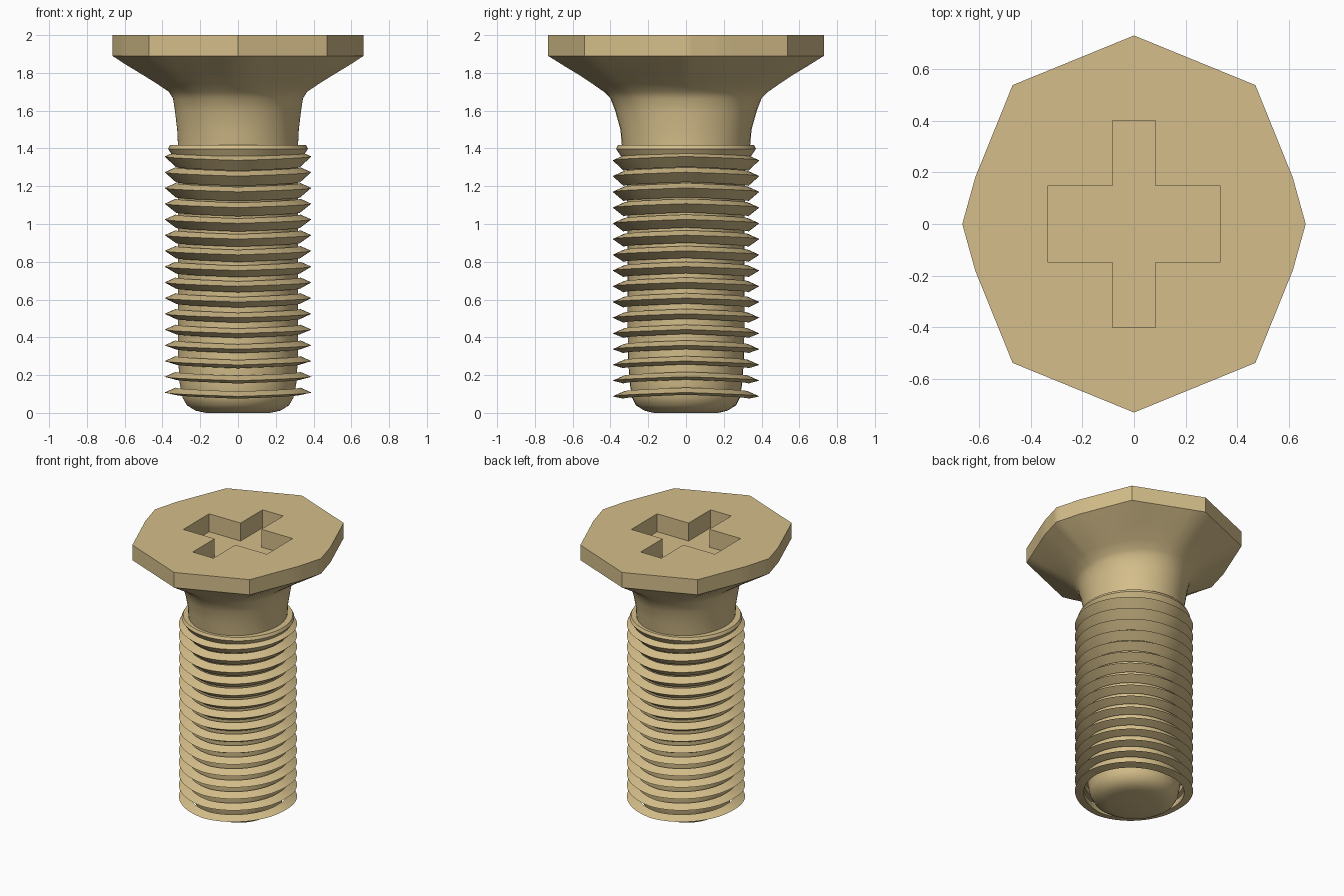
import bpy, bmesh
from math import pi, cos, sin, hypot, atan2, radians

cube = bpy.data.objects.get("Cube")
if cube:
    bpy.data.objects.remove(cube, do_unlink=True)

brass = bpy.data.materials.new("warm_brass")
brass.use_nodes = True
color = (0.66, 0.515, 0.255, 1)
brass.diffuse_color = color
brass.node_tree.nodes["Principled BSDF"].inputs["Base Color"].default_value = color


def finish(bm, name):
    """Turn a bmesh into a named object with the brass material."""
    bmesh.ops.recalc_face_normals(bm, faces=bm.faces)
    mesh = bpy.data.meshes.new(name)
    bm.to_mesh(mesh)
    bm.free()
    mesh.materials.append(brass)
    obj = bpy.data.objects.new(name, mesh)
    bpy.context.collection.objects.link(obj)
    return obj


def activate(obj):
    bpy.ops.object.select_all(action="DESELECT")
    obj.select_set(True)
    bpy.context.view_layer.objects.active = obj


def loft(bm, rings, closed=False):
    """Skin a list of equal-length rings; cap the ends or join them up."""
    loops = [[bm.verts.new(p) for p in ring] for ring in rings]
    n = len(loops[0])
    pairs = list(zip(loops, loops[1:]))
    if closed:
        pairs.append((loops[-1], loops[0]))
    else:
        bm.faces.new(loops[0])
        bm.faces.new(loops[-1])
    for a, b in pairs:
        for i in range(n):
            j = (i + 1) % n
            bm.faces.new((a[i], a[j], b[j], b[i]))


# Faceted head outline: one quadrant mirrored to all four
RX, RY = 0.665, 0.73
quad = [(RX, 0), (0.615, 0.18), (0.47, 0.538), (0, RY)]
half = quad + [(-x, y) for x, y in quad[-2::-1]]
corners = half[:-1] + [(-x, -y) for x, y in half[:-1]]
outline = []
STEPS = 5
for (ax, ay), (bx, by) in zip(corners, corners[1:] + corners[:1]):
    for k in range(STEPS):
        t = k / STEPS
        outline.append(((ax + (bx - ax) * t) / RX, (ay + (by - ay) * t) / RY))

# Body profile: height, x radius, y radius, how faceted the section is
profile = [
    (0.0, 0.17, 0.17, 0), (0.012, 0.225, 0.22, 0), (0.04, 0.27, 0.265, 0),
    (0.08, 0.293, 0.285, 0), (0.15, 0.308, 0.297, 0), (0.3, 0.318, 0.308, 0),
    (1.3, 0.318, 0.312, 0), (1.42, 0.318, 0.34, 0), (1.5, 0.322, 0.347, 0),
    (1.6, 0.334, 0.375, 0), (1.665, 0.344, 0.4, 0.05), (1.7, 0.366, 0.435, 0.15),
    (1.74, 0.425, 0.492, 0.35), (1.79, 0.505, 0.567, 0.6),
    (1.84, 0.588, 0.65, 0.83), (1.89, RX, RY, 1), (2.0, RX, RY, 1)]


def section(z, rx, ry, facet):
    ring = []
    for x, y in outline:
        s = facet + (1 - facet) / hypot(x, y)
        ring.append((x * s * rx, y * s * ry, z))
    return ring


bm = bmesh.new()
loft(bm, [section(*row) for row in profile])
body = finish(bm, "screw_head_and_shank")

# Cross-shaped driver recess
ARM_X, ARM_Y, WIDE, SLIM = 0.335, 0.4, 0.148, 0.083
corner = [(ARM_X, WIDE), (SLIM, WIDE), (SLIM, ARM_Y)]
cross = (corner + [(-x, y) for x, y in corner[::-1]]
         + [(-x, -y) for x, y in corner] + [(x, -y) for x, y in corner[::-1]])
bm = bmesh.new()
loft(bm, [[(x, y, z) for x, y in cross] for z in (1.87, 2.1)])
cutter = finish(bm, "recess_cutter")
cutter.hide_render = True
activate(body)
cut = body.modifiers.new("recess", "BOOLEAN")
cut.operation = "DIFFERENCE"
cut.solver = "EXACT"
cut.object = cutter
bpy.ops.object.modifier_apply(modifier=cut.name)
bpy.data.objects.remove(cutter, do_unlink=True)

# Thread ridges: each ring dips towards front and back
SEGMENTS, TEETH, PITCH = 64, 16, 0.0833


def ridge(bm, points, dip):
    rings = []
    for r, z in points:
        ring = []
        for i in range(SEGMENTS):
            a = 2 * pi * i / SEGMENTS
            drop = dip * atan2(abs(sin(a)), abs(cos(a))) / (pi / 2)
            ring.append((r * cos(a), r * sin(a), z - drop))
        rings.append(ring)
    loft(bm, rings, closed=True)


bm = bmesh.new()
for i in range(TEETH):
    z = 0.108 + PITCH * i
    under = 0.012 + 0.043 * i / (TEETH - 1)
    ridge(bm, [(0.388, z), (0.33, z + 0.026), (0.33, z - under)], PITCH / 4)
threads = finish(bm, "thread_ridges")

# Collar where the thread meets the neck
bm = bmesh.new()
ridge(bm, [(0.31, 1.418), (0.36, 1.418), (0.37, 1.398), (0.345, 1.36), (0.31, 1.36)], 0)
collar = finish(bm, "thread_collar")

for obj in (body, threads, collar):
    activate(obj)
    bpy.ops.object.shade_smooth_by_angle(angle=radians(35))
